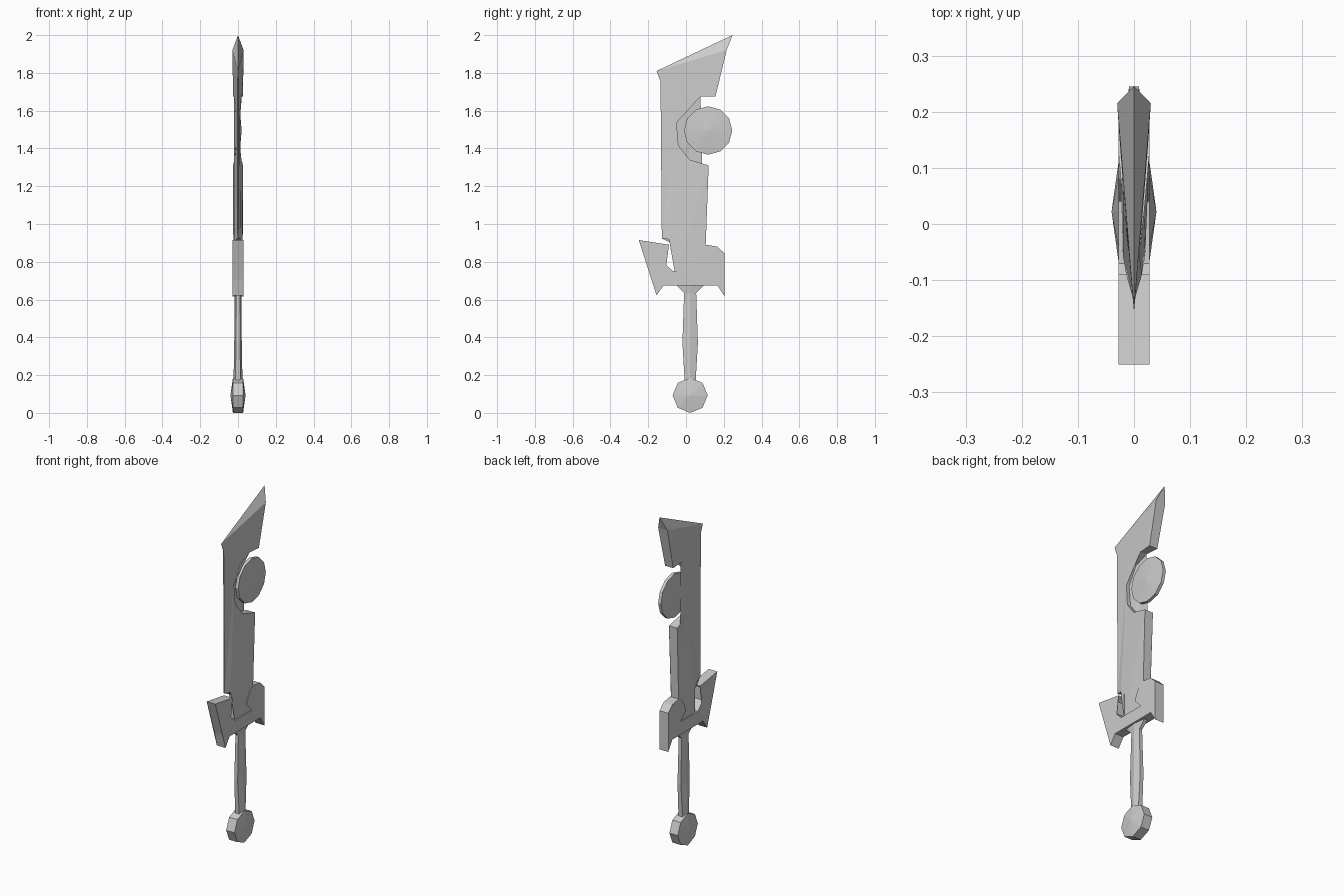
import bpy, bmesh
from math import sin, cos, pi

cube = bpy.data.objects.get("Cube")
if cube:
    bpy.data.objects.remove(cube)

grey = bpy.data.materials.new("plain grey")
grey.use_nodes = True
grey.diffuse_color = (0.6, 0.6, 0.6, 1)
grey.node_tree.nodes["Principled BSDF"].inputs["Base Color"].default_value = (0.6, 0.6, 0.6, 1)


def finish(name, bm):
    bmesh.ops.remove_doubles(bm, verts=bm.verts, dist=0.0002)
    bmesh.ops.recalc_face_normals(bm, faces=bm.faces)
    mesh = bpy.data.meshes.new(name)
    bm.to_mesh(mesh)
    bm.free()
    mesh.materials.append(grey)
    obj = bpy.data.objects.new(name, mesh)
    bpy.context.collection.objects.link(obj)
    return obj


def plate(name, outline):
    """Mirrored plate from (y, z, half thickness) points."""
    bm = bmesh.new()
    sides = [[bm.verts.new((s * t, y, z)) for y, z, t in outline] for s in (1, -1)]
    n = len(outline)
    for i in range(n):
        j = (i + 1) % n
        bm.faces.new((sides[0][i], sides[0][j], sides[1][j], sides[1][i]))
    caps = [bm.faces.new(side) for side in sides]
    bmesh.ops.triangulate(bm, faces=caps, ngon_method='BEAUTY')
    return finish(name, bm)


def lens(name, y, z, radius, sides, rim, middle):
    """Flat disc whose two faces rise to a shallow point."""
    bm = bmesh.new()
    rings = [[bm.verts.new((s * rim, y + radius * sin(2 * pi * i / sides),
                            z + radius * cos(2 * pi * i / sides)))
              for i in range(sides)] for s in (1, -1)]
    tips = [bm.verts.new((s * middle, y, z)) for s in (1, -1)]
    for i in range(sides):
        j = (i + 1) % sides
        bm.faces.new((rings[0][i], rings[0][j], rings[1][j], rings[1][i]))
        for ring, tip in zip(rings, tips):
            bm.faces.new((ring[i], ring[j], tip))
    return finish(name, bm)


# Blade: sharp front edge, thick back, round bite for the floating disc
plate("blade", [
    (-0.156, 1.81, 0), (0.215, 1.92, 0.03), (0.156, 1.675, 0.026),
    (0.077, 1.675, 0.02), (0, 1.638, 0.014), (-0.05, 1.537, 0.009),
    (-0.04, 1.415, 0.011), (0.02, 1.34, 0.018), (0.12, 1.31, 0.027),
    (0.103, 0.89, 0.024), (0.098, 0.72, 0.024), (-0.055, 0.72, 0.02),
    (-0.055, 0.886, 0.02), (-0.09, 0.918, 0.014), (-0.128, 0.924, 0.003),
    (-0.135, 1.76, 0.002)])

# Slanted roof of the blade, rising to the tip
bm = bmesh.new()
front, tip, left, right = [bm.verts.new(p) for p in (
    (0, -0.156, 1.81), (0, 0.246, 2), (0.03, 0.215, 1.92), (-0.03, 0.215, 1.92))]
for face in ((front, tip, left), (front, right, tip), (tip, right, left)):
    bm.faces.new(face)
finish("blade_tip", bm)

lens("floating_disc", 0.117, 1.495, 0.128, 12, 0.009, 0.019)

# Guard: forward horn, flat bar and curled rear hook
guard = [
    (-0.25, 0.915), (-0.09, 0.89), (-0.118, 0.87), (-0.118, 0.797),
    (-0.07, 0.75), (0.098, 0.75), (0.13, 0.754), (0.146, 0.78),
    (0.14, 0.81), (0.108, 0.822), (0.04, 0.797), (0.055, 0.84),
    (0.08, 0.875), (0.108, 0.89), (0.167, 0.88), (0.204, 0.844),
    (0.204, 0.617), (0.167, 0.675), (-0.118, 0.675), (-0.156, 0.622),
    (-0.177, 0.706)]
plate("guard", [(y, z, 0.028) for y, z in guard])

# Grip: six-sided loft, flared below the guard
bm = bmesh.new()
rings = []
for z, depth, width in ((0.15, 0.028, 0.024), (0.37, 0.041, 0.02),
                        (0.635, 0.032, 0.017), (0.68, 0.078, 0.02)):
    rings.append([bm.verts.new((x * width, 0.022 + y * depth, z)) for x, y in (
        (1, 0), (0.55, 1), (-0.55, 1), (-1, 0), (-0.55, -1), (0.55, -1))])
for low, high in zip(rings, rings[1:]):
    for i in range(6):
        j = (i + 1) % 6
        bm.faces.new((low[i], low[j], high[j], high[i]))
bm.faces.new(rings[0])
bm.faces.new(rings[-1])
finish("grip", bm)

lens("pommel", 0.022, 0.093, 0.093, 8, 0.027, 0.04)
